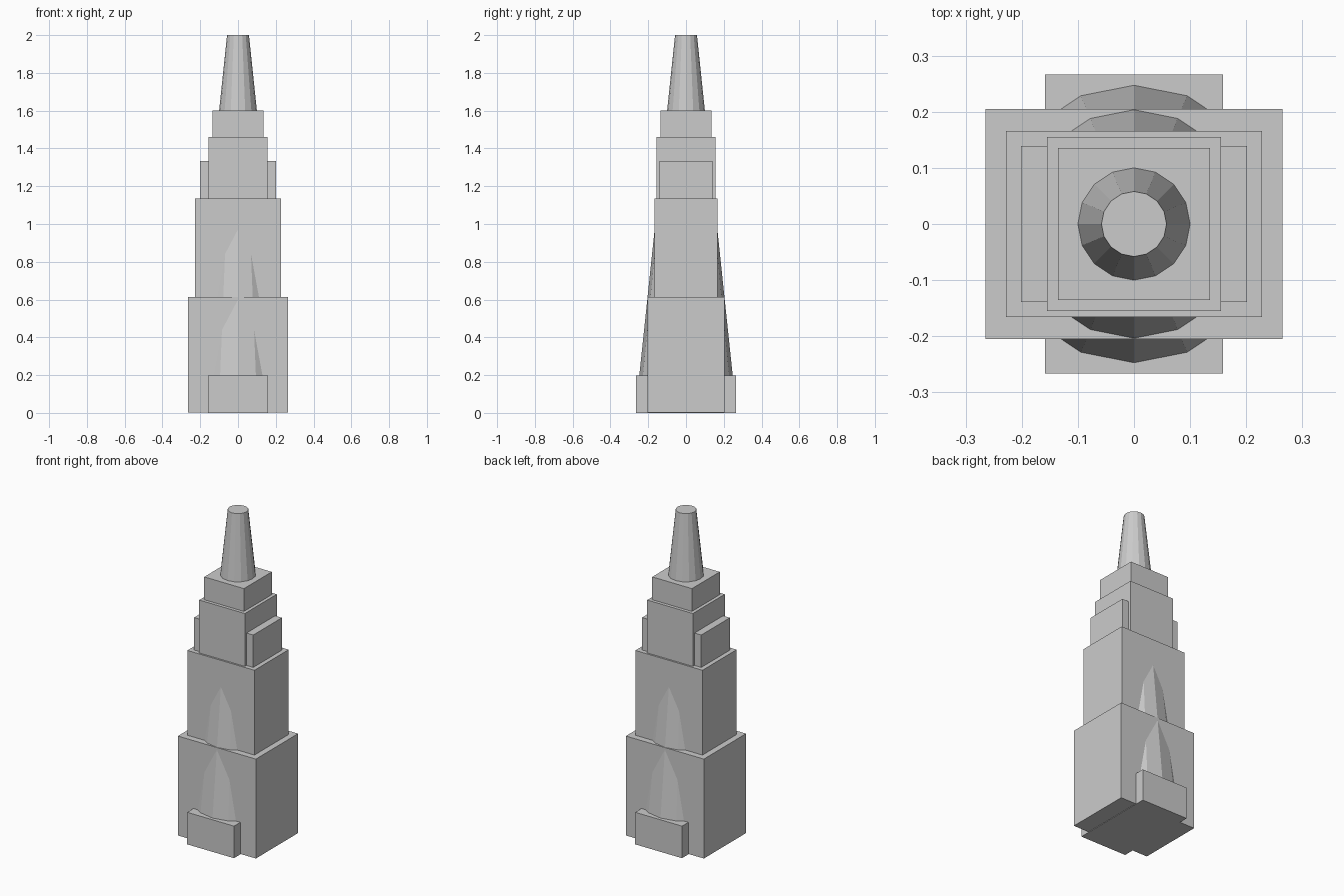
import bpy

if "Cube" in bpy.data.objects:
    bpy.data.objects.remove(bpy.data.objects["Cube"])


def block(name, hx, hy, z0, z1):
    """Box centred on the axis, given half sizes and height range."""
    bpy.ops.mesh.primitive_cube_add(size=1, location=(0, 0, (z0 + z1) / 2))
    ob = bpy.context.object
    ob.name = name
    ob.scale = (2 * hx, 2 * hy, z1 - z0)
    bpy.ops.object.transform_apply(location=True, rotation=False, scale=True)
    return ob


# Stepped tower tiers, from the ground up
TIERS = [
    ("entrance_blocks", 0.159, 0.266, 0.0, 0.197),
    ("lower_tier", 0.265, 0.205, 0.003, 0.614),
    ("middle_tier", 0.228, 0.166, 0.614, 1.135),
    ("side_wings", 0.201, 0.139, 1.135, 1.334),
    ("upper_tier", 0.155, 0.155, 1.135, 1.46),
    ("crown_tier", 0.135, 0.135, 1.46, 1.60),
]
for tier in TIERS:
    block(*tier)

# Tapered core: emerges from the lower walls and forms the spire on top
Z0, Z1, R_TOP, SLOPE = 0.05, 2.0, 0.058, 0.105
bpy.ops.mesh.primitive_cone_add(
    vertices=16, radius1=R_TOP + SLOPE * (Z1 - Z0), radius2=R_TOP,
    depth=Z1 - Z0, location=(0, 0, (Z0 + Z1) / 2))
bpy.context.object.name = "tapered_spire"
